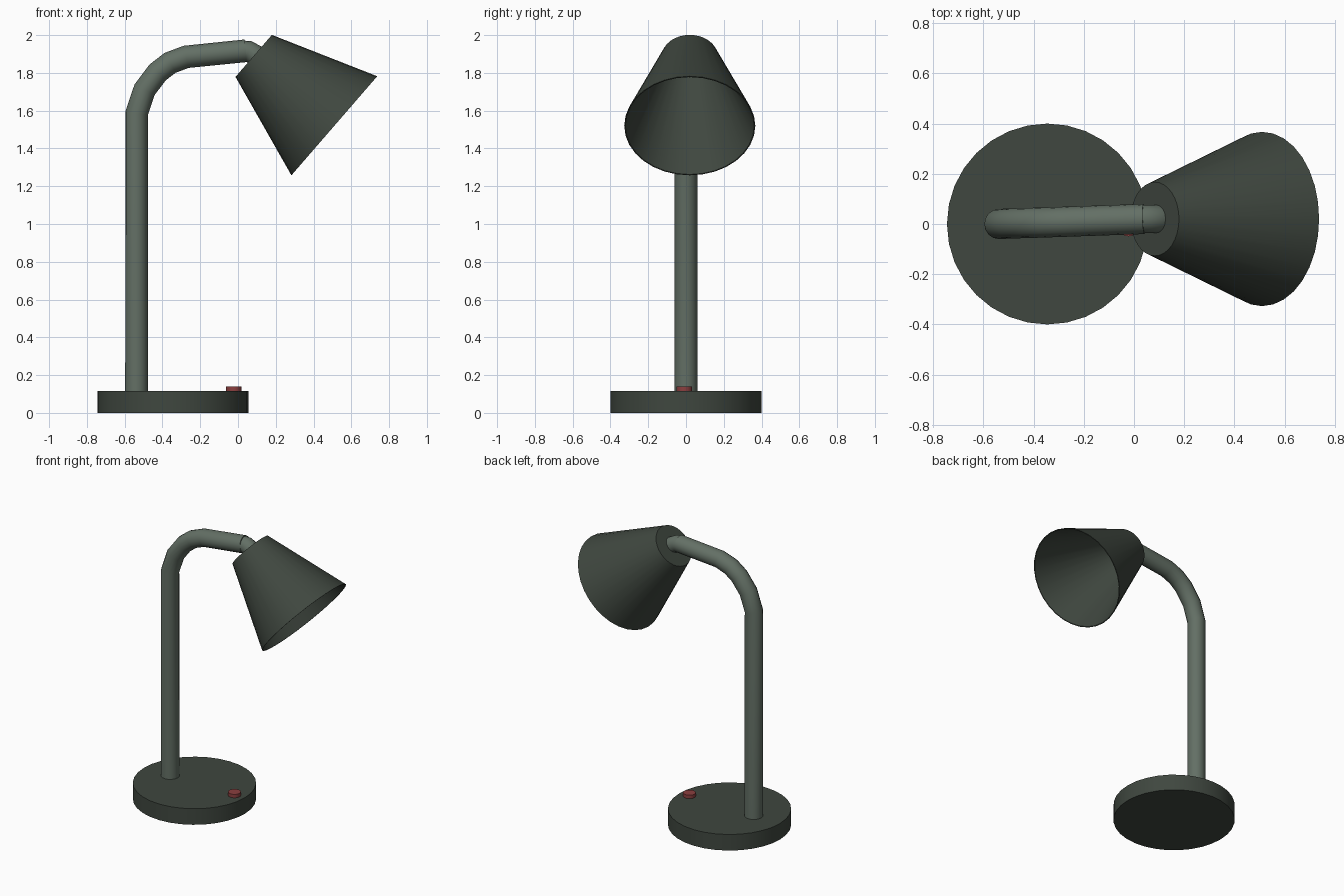
import bpy, bmesh, math
from mathutils import Vector

if "Cube" in bpy.data.objects:
    bpy.data.objects.remove(bpy.data.objects["Cube"])


def material(name, rgb):
    m = bpy.data.materials.new(name)
    m.diffuse_color = (*rgb, 1)
    m.use_nodes = True
    m.node_tree.nodes["Principled BSDF"].inputs["Base Color"].default_value = m.diffuse_color
    return m


dark = material("dark_green", (0.05, 0.063, 0.05))
light = material("grey_green", (0.125, 0.16, 0.13))
red = material("red", (0.26, 0.05, 0.05))


def loft(name, rings, mat, sides=32):
    """Solid through circular rings (centre, axis, radius), capped at both ends."""
    bm = bmesh.new()
    loops = []
    for c, axis, r in rings:
        t = Vector(axis).normalized()
        n = Vector((0, 1, 0)).cross(t).normalized()
        s = t.cross(n)
        loops.append([bm.verts.new(Vector(c) + r * (math.cos(a) * n + math.sin(a) * s))
                      for a in (2 * math.pi * i / sides for i in range(sides))])
    for a, b in zip(loops, loops[1:]):
        for i in range(sides):
            j = (i + 1) % sides
            bm.faces.new((a[i], a[j], b[j], b[i]))
    bm.faces.new(loops[0])
    bm.faces.new(loops[-1])
    bmesh.ops.recalc_face_normals(bm, faces=bm.faces)
    me = bpy.data.meshes.new(name)
    bm.to_mesh(me)
    bm.free()
    me.materials.append(mat)
    ob = bpy.data.objects.new(name, me)
    bpy.context.collection.objects.link(ob)
    bpy.ops.object.select_all(action='DESELECT')
    ob.select_set(True)
    bpy.context.view_layer.objects.active = ob
    bpy.ops.object.shade_smooth_by_angle(angle=math.radians(35))
    return ob


def tube(name, points, radius, mat, sides=16):
    """Round tube along a path, rings turned to the mean direction at bends."""
    p = [Vector(q) for q in points]
    rings = []
    for i, q in enumerate(p):
        d = Vector()
        if i > 0:
            d += (q - p[i - 1]).normalized()
        if i < len(p) - 1:
            d += (p[i + 1] - q).normalized()
        rings.append((q, d, radius))
    return loft(name, rings, mat, sides)


UP = Vector((0, 0, 1))

# Round base and its switch
loft("base", [((-0.345, 0, z), UP, 0.4) for z in (0, 0.115)], dark)
loft("switch_button", [((-0.022, -0.008, z), UP, 0.041) for z in (0.105, 0.14)], red)

# Upright stem bending over into the arm
tube("stem", [(-0.537, 0, 0.1), (-0.537, 0, 1.585), (-0.495, 0.002, 1.71),
              (-0.425, 0.004, 1.803), (-0.36, 0.006, 1.853),
              (-0.275, 0.009, 1.885), (0.04, 0.02, 1.917)], 0.06, light)

# Shade: thin-walled cone with a closed small end and open mouth
axis = Vector((0.756, 0, -0.655)).normalized()
top = Vector((0.083, 0.02, 1.89))
LENGTH = 0.565
loft("shade", [(top + axis * d, axis, r) for d, r in
               ((0, 0.147), (LENGTH, 0.347), (LENGTH, 0.341), (0.01, 0.141))], dark)

# Swivel neck between arm and shade
tube("neck", [(0.025, 0.02, 1.915), (0.055, 0.02, 1.914),
              (0.092, 0.02, 1.895), top + axis * 0.08], 0.056, light)
